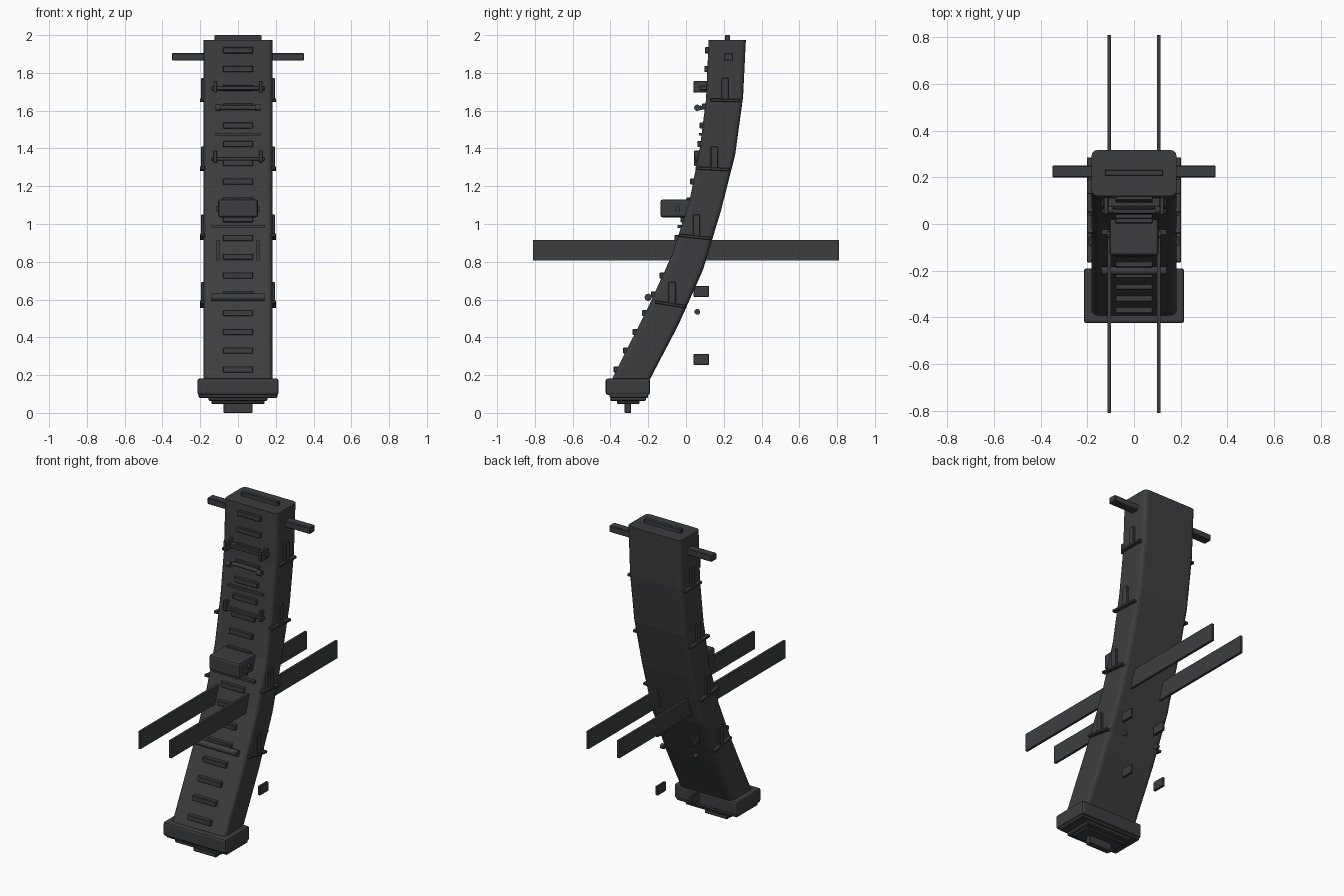
import bpy, bmesh, math
from mathutils import Vector

if "Cube" in bpy.data.objects:
    bpy.data.objects.remove(bpy.data.objects["Cube"])

mat = bpy.data.materials.new("dark_polymer")
mat.diffuse_color = (0.045, 0.048, 0.05, 1)
mat.use_nodes = True
mat.node_tree.nodes["Principled BSDF"].inputs["Base Color"].default_value = mat.diffuse_color


def finish(name, bm, bevel=0, segs=1):
    bmesh.ops.recalc_face_normals(bm, faces=bm.faces)
    me = bpy.data.meshes.new(name)
    bm.to_mesh(me)
    bm.free()
    me.materials.append(mat)
    ob = bpy.data.objects.new(name, me)
    bpy.context.collection.objects.link(ob)
    if bevel:
        m = ob.modifiers.new("bevel", 'BEVEL')
        m.width, m.segments = bevel, segs
    return ob


def box(name, x, y, z, bevel=0, tilt=0, segs=1):
    """Box from (min, max) pairs, optionally tilted about x."""
    bm = bmesh.new()
    bmesh.ops.create_cube(bm, size=1)
    for v in bm.verts:
        v.co = [v.co[i] * (r[1] - r[0]) for i, r in enumerate((x, y, z))]
    ob = finish(name, bm, bevel, segs)
    ob.location = [(r[0] + r[1]) / 2 for r in (x, y, z)]
    ob.rotation_euler.x = math.radians(tilt)
    return ob


def rod(name, x, y, z, r):
    bm = bmesh.new()
    bmesh.ops.create_cone(bm, cap_ends=True, segments=20, radius1=r, radius2=r, depth=x[1] - x[0])
    ob = finish(name, bm)
    for p in ob.data.polygons:
        p.use_smooth = len(p.vertices) == 4
    ob.location = ((x[0] + x[1]) / 2, y, z)
    ob.rotation_euler.y = math.pi / 2
    return ob


def span(c, half):
    return (c - half, c + half)


# Curved body: front and back edge points (y, z), joined by rounded sections
front = [(-.397, .17), (-.20, .56), (-.075, .835), (.018, 1.12), (.073, 1.40), (.106, 1.66), (.12, 1.975)]
back = [(-.195, .17), (-.04, .466), (.09, .757), (.185, 1.07), (.26, 1.365), (.302, 1.67), (.317, 1.975)]
W, R = 0.182, 0.025
bm = bmesh.new()
rings = []
for f, b in zip(front, back):
    f, b = Vector((0, *f)), Vector((0, *b))
    d = (b - f).normalized()
    mid, half = (f + b) / 2, (b - f).length / 2
    ring = []
    for q, (sx, sd) in enumerate(((1, 1), (-1, 1), (-1, -1), (1, -1))):
        for k in range(4):
            a = math.radians(90 * q + 30 * k)
            px = sx * (W - R) + R * math.cos(a)
            pd = sd * (half - R) + R * math.sin(a)
            ring.append(bm.verts.new(mid + d * pd + Vector((px, 0, 0))))
    rings.append(ring)
for r0, r1 in zip(rings, rings[1:]):
    for i in range(16):
        j = (i + 1) % 16
        bm.faces.new((r0[i], r0[j], r1[j], r1[i]))
bm.faces.new(rings[0])
bm.faces.new(rings[-1])
finish("curved_body", bm)


def front_y(z):
    for (y0, z0), (y1, z1) in zip(front, front[1:]):
        if z <= z1:
            return y0 + (y1 - y0) * (z - z0) / (z1 - z0)
    return front[-1][0]


# Ladder of grip ribs up the front
for i in range(18):
    z = 0.23 + i * 0.0994
    y = front_y(z)
    box("front_rib", (-.08, .08), (y - .016, y + .02), span(z, .016), .003)

# Stepped base plate and latch
box("base_plate", (-.215, .215), (-.425, -.19), (.095, .182), .012, segs=2)
box("base_seam", (-.208, .208), (-.405, -.2), (.08, .11), .005)
box("base_step", (-.155, .155), (-.4, -.212), (.062, .095), .006)
box("base_lower_step", (-.14, .14), (-.365, -.245), (.048, .065), .004)
box("base_latch", (-.077, .077), (-.325, -.29), (0, .06), .003)

# Top ridge and cross bar
box("top_ridge", (-.125, .125), (.207, .232), (1.96, 2.0), .003)
box("cross_bar", (-.35, .35), (.2, .25), (1.865, 1.905), .004)

for s in (-1, 1):
    # Long side rails
    box("long_rail", span(s * .105, .0075), (-.81, .81), (.807, .915))
    # Loose pads and pins behind the body
    for z in (.283, .643):
        box("rear_pad", span(s * .115, .008), (.04, .122), span(z, .029), .003)
    rod("rear_pin", span(s * .115, .01), .06, .535, .015)
    # Inverted T ribs on the sides
    for y0, y1, yc, z, tilt in ((-.165, .0, -.073, .575, -9), (-.04, .132, .055, .932, -6),
                                (.05, .232, .15, 1.292, -3), (.128, .285, .207, 1.655, -1)):
        box("side_shelf", span(s * .188, .014), (y0, y1), span(z, .008), .003, tilt)
        box("side_stem", span(s * .184, .011), span(yc, .019), (z, z + .118), .003)
    # Hinge tabs on the front
    box("upper_tab", span(s * .12, .01), (.04, .13), (1.695, 1.757), .003)
    box("middle_tab", span(s * .12, .01), (.043, .09), (1.325, 1.39), .003)
    rod("upper_pin_boss", span(s * .105, .014), .06, 1.615, .017)

# Front block, rods and thin bars
box("front_block", (-.105, .105), (-.135, .03), (1.035, 1.13), .012, segs=2)
rod("block_pin", (-.115, .115), -.045, 1.08, .014)
rod("upper_pin", (-.09, .09), .078, 1.615, .012)
rod("lower_rod", (-.14, .14), -.2, .612, .019)
box("upper_hinge_bar", (-.14, .14), (.075, .13), (1.708, 1.73), .003)
box("middle_hinge_bar", (-.14, .14), (.045, .09), (1.335, 1.355), .003)
box("thin_upper_bar", (-.12, .12), (.07, .11), (1.468, 1.482))
box("thin_middle_bar", (-.14, .14), (-.045, .0), (.98, .995))
